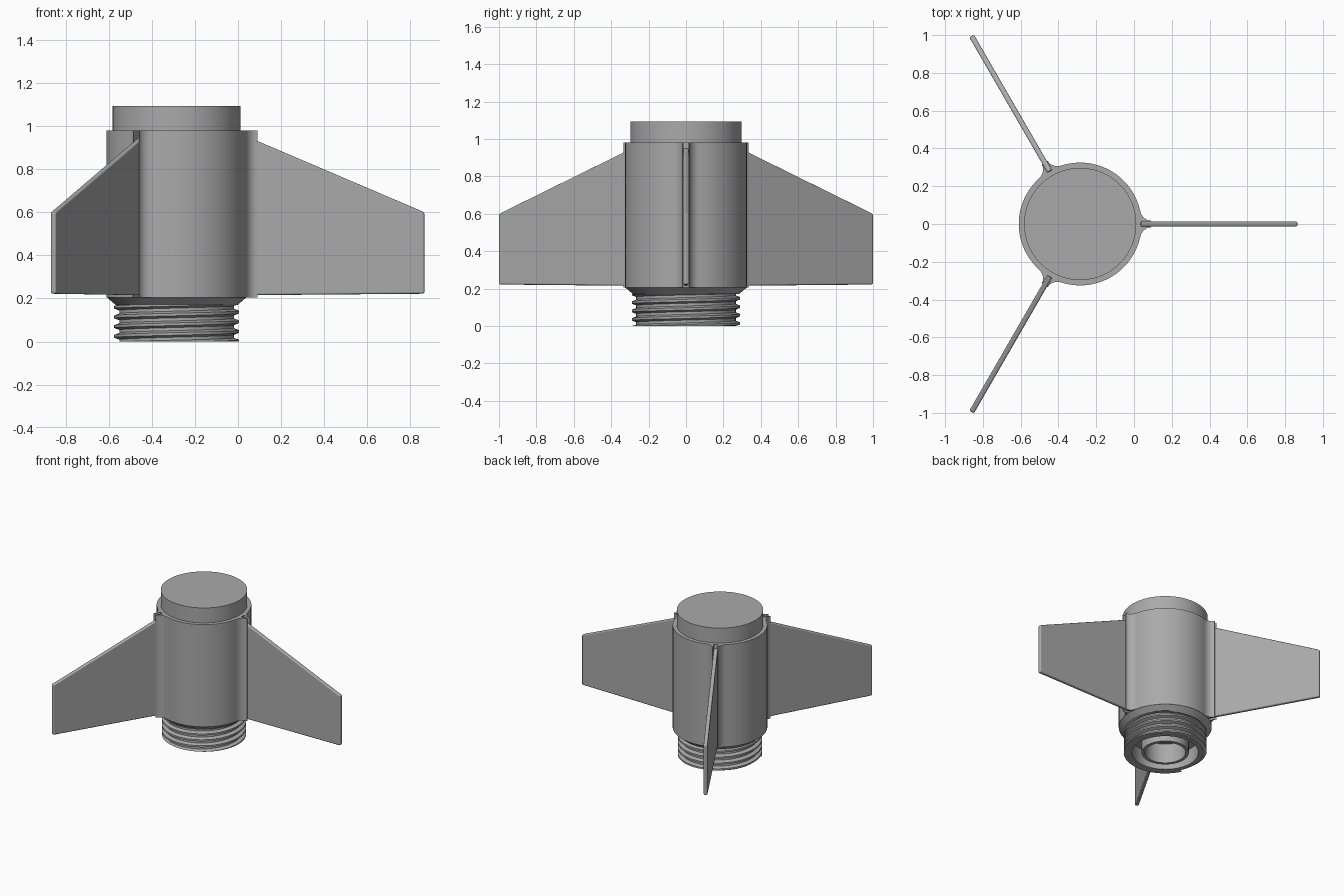
import bpy, bmesh
from math import sin, cos, pi, radians, atan2, hypot
from mathutils import Matrix

cube = bpy.data.objects.get("Cube")
if cube:
    bpy.data.objects.remove(cube)

CX = -0.285        # axis of the body
SEG = 96

grey = bpy.data.materials.new("grey plastic")
grey.use_nodes = True
grey.diffuse_color = (0.4, 0.4, 0.4, 1)
grey.node_tree.nodes["Principled BSDF"].inputs["Base Color"].default_value = (0.4, 0.4, 0.4, 1)


def finish(name, bm, angle=30, turn=0):
    bmesh.ops.remove_doubles(bm, verts=bm.verts, dist=1e-5)
    bmesh.ops.recalc_face_normals(bm, faces=bm.faces)
    bm.transform(Matrix.Translation((CX, 0, 0)) @ Matrix.Rotation(turn, 4, "Z"))
    mesh = bpy.data.meshes.new(name)
    bm.to_mesh(mesh)
    bm.free()
    obj = bpy.data.objects.new(name, mesh)
    bpy.context.collection.objects.link(obj)
    mesh.materials.append(grey)
    bpy.ops.object.select_all(action="DESELECT")
    obj.select_set(True)
    bpy.context.view_layer.objects.active = obj
    bpy.ops.object.shade_smooth_by_angle(angle=radians(angle))
    return obj


def extrude(bm, points, vec):
    face = bm.faces.new([bm.verts.new(p) for p in points])
    out = bmesh.ops.extrude_face_region(bm, geom=[face])
    bmesh.ops.translate(bm, vec=vec, verts=[v for v in out["geom"] if isinstance(v, bmesh.types.BMVert)])


def lathe(name, profile):
    bm = bmesh.new()
    verts = [bm.verts.new((r, 0, z)) for r, z in profile]
    edges = [bm.edges.new(pair) for pair in zip(verts, verts[1:])]
    bmesh.ops.spin(bm, geom=verts + edges, cent=(0, 0, 0), axis=(0, 0, 1),
                   angle=2 * pi, steps=SEG, use_duplicate=False)
    return finish(name, bm)


# Body tube: round outline with three filleted, slotted fin roots
half = []
for i in range(9):                      # concave fillet from fin root to tube
    a = i / 8 * radians(77)
    half.append((0.375 - 0.058 * sin(a) / sin(radians(77)),
                 0.018 + 0.055 * (1 - cos(a)) / (1 - cos(radians(77)))))
slot = [(0.322, 0.0145), (0.375, 0.0145)]
right = slot + half
root = [(x, -y) for x, y in reversed(right)] + right
start = atan2(half[-1][1], half[-1][0])
outline = []
for k in range(3):
    t = k * 2 * pi / 3
    outline += [(x * cos(t) - y * sin(t), x * sin(t) + y * cos(t), 0.205) for x, y in root]
    for i in range(1, 28):
        a = t + start + (2 * pi / 3 - 2 * start) * i / 28
        outline.append((0.325 * cos(a), 0.325 * sin(a), 0.205))
bm = bmesh.new()
extrude(bm, outline, (0, 0, 0.775))
finish("body_tube", bm)

# Cap plug on top
lathe("top_plug", [(0, 0.97), (0.297, 0.97), (0.297, 1.093), (0, 1.093)])

# Chamfered collar, hollow neck and inner nozzle tube
lathe("neck", [(0, 0.206), (0.325, 0.206), (0.283, 0.17), (0.266, 0.17), (0.266, 0),
               (0.232, 0), (0.232, 0.12), (0.165, 0.12), (0.165, 0), (0.142, 0),
               (0.142, 0.15), (0, 0.15)])

# Helical screw thread, trimmed flat at both ends
PITCH = 0.045
ridge = [(0.262, -0.017), (0.29, -0.006), (0.29, 0.006), (0.262, 0.017)]
bm = bmesh.new()
rows = []
for i in range(-SEG, SEG * 5):
    a = 2 * pi * i / SEG
    z = 0.002 + PITCH * i / SEG
    rows.append([bm.verts.new((r * cos(a), r * sin(a), min(max(z + dz, 0), 0.172)))
                 for r, dz in ridge])
for a, b in zip(rows, rows[1:]):
    if min(v.co.z for v in a + b) < max(v.co.z for v in a + b):
        for j in range(3):
            bm.faces.new((a[j], b[j], b[j + 1], a[j + 1]))
finish("screw_thread", bm)

# Three swept fins with softened edges
for k, label in enumerate(["left", "back_right", "front_right"]):
    bm = bmesh.new()
    shape = [(0.323, 0.215), (1.15, 0.222), (1.15, 0.6), (0.323, 0.953)]
    extrude(bm, [(x, -0.014, z) for x, z in shape], (0, 0.028, 0))
    fin = finish("fin_" + label, bm, turn=k * 2 * pi / 3)
    bevel = fin.modifiers.new("soft edges", "BEVEL")
    bevel.width = 0.009
    bevel.segments = 3
    bevel.harden_normals = True
